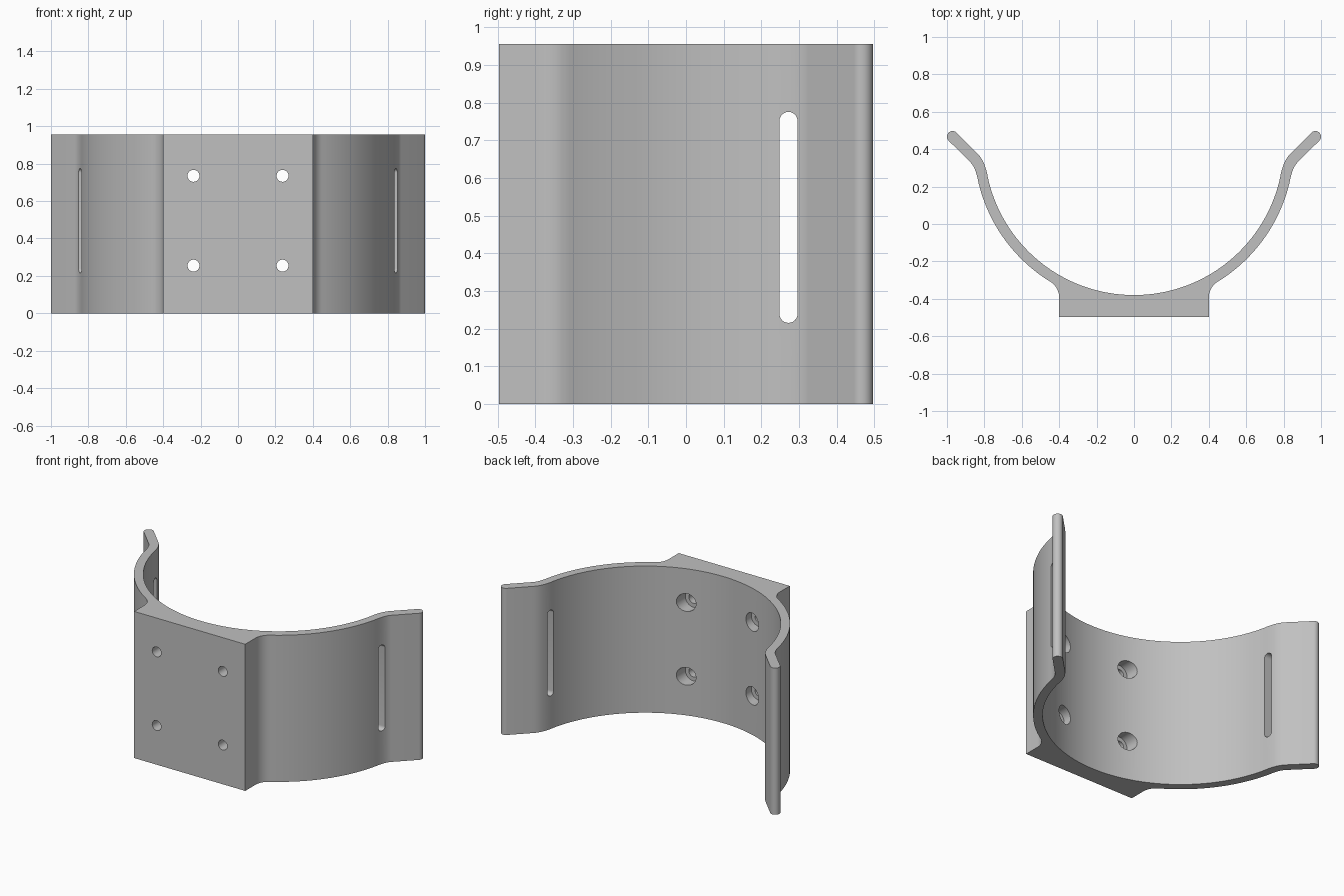
import bpy, bmesh, math
from mathutils import Vector

if "Cube" in bpy.data.objects:
    bpy.data.objects.remove(bpy.data.objects["Cube"])

H = 0.955                 # height
CY = 0.42                 # centre of the cradle arc
RI, RO = 0.80, 0.855      # inner and outer radius
FRONT = -0.497


def arc(cx, cy, r, a0, a1, n):
    return [(cx + r * math.cos(math.radians(a0 + (a1 - a0) * i / n)),
             cy + r * math.sin(math.radians(a0 + (a1 - a0) * i / n))) for i in range(n + 1)]


def bend(p, q, s, n=8):
    p, q, s = Vector(p), Vector(q), Vector(s)
    return [tuple(p * (1 - t) ** 2 + q * 2 * t * (1 - t) + s * t * t)
            for t in (i / n for i in range(n + 1))]


def prism(name, pts, direction):
    """Extrude a closed loop of 3D points along a direction."""
    bm = bmesh.new()
    face = bm.faces.new([bm.verts.new(p) for p in pts])
    ext = bmesh.ops.extrude_face_region(bm, geom=[face], use_keep_orig=True)
    moved = [v for v in ext["geom"] if isinstance(v, bmesh.types.BMVert)]
    bmesh.ops.translate(bm, verts=moved, vec=direction)
    bmesh.ops.recalc_face_normals(bm, faces=bm.faces)
    me = bpy.data.meshes.new(name)
    bm.to_mesh(me)
    bm.free()
    ob = bpy.data.objects.new(name, me)
    bpy.context.collection.objects.link(ob)
    return ob


def circle_angle(p):
    return math.degrees(math.atan2(p[1] - CY, p[0]))


# Right half of the outline, from front centre around the lip to inner centre
fr = 0.10
fx = 0.40 + fr
fy = CY - math.sqrt((RO + fr) ** 2 - fx ** 2)
to_centre = math.degrees(math.atan2(CY - fy, -fx))
out_start, in_start = (0.8325, 0.225), (0.781, 0.247)
half = [(0.40, FRONT)]
half += arc(fx, fy, fr, 180, to_centre, 10)                                    # base fillet
half += arc(0, CY, RO, to_centre - 180, circle_angle(out_start), 40)[1:-1]      # outer wall
half += bend(out_start, (0.846, 0.301), (0.873, 0.328))                        # outer bend
half += arc(0.97, 0.467, 0.03, -45, 135, 12)                                   # rounded lip
half += bend((0.835, 0.374), (0.795, 0.334), in_start)                         # inner bend
half += arc(0, CY, RI, circle_angle(in_start), -90, 48)[1:]                    # inner wall
outline = half + [(-x, y) for x, y in reversed(half[:-1])]

cradle = prism("cradle_bracket", [(x, y, 0) for x, y in outline], (0, 0, H))

# Cutters: strap slots, screw holes and their counterbores
cutters = []
slot = arc(0.272, 0.751, 0.024, 0, 180, 12) + arc(0.272, 0.239, 0.024, 180, 360, 12)
for side in (-1, 1):
    cutters.append(prism("slot_cutter", [(side * 0.6, y, z) for y, z in slot], (side * 0.5, 0, 0)))
    for z in (0.255, 0.735):
        for r, y0 in ((0.032, -0.6), (0.058, -0.415)):
            ring = arc(side * 0.238, z, r, 0, 360, 32)[:-1]
            cutters.append(prism("hole_cutter", [(x, y0, zz) for x, zz in ring], (0, -0.15 - y0, 0)))

bpy.context.view_layer.objects.active = cradle
cradle.select_set(True)
for c in cutters:
    c.hide_render = True
    mod = cradle.modifiers.new("cut", 'BOOLEAN')
    mod.operation, mod.solver, mod.object = 'DIFFERENCE', 'EXACT', c
    bpy.ops.object.modifier_apply(modifier=mod.name)
for c in cutters:
    bpy.data.objects.remove(c)

# Single grey finish
mat = bpy.data.materials.new("plain grey")
mat.diffuse_color = (0.53, 0.53, 0.53, 1)
mat.use_nodes = True
mat.node_tree.nodes["Principled BSDF"].inputs["Base Color"].default_value = mat.diffuse_color
cradle.data.materials.clear()
cradle.data.materials.append(mat)
bpy.ops.object.shade_smooth_by_angle(angle=math.radians(30))
